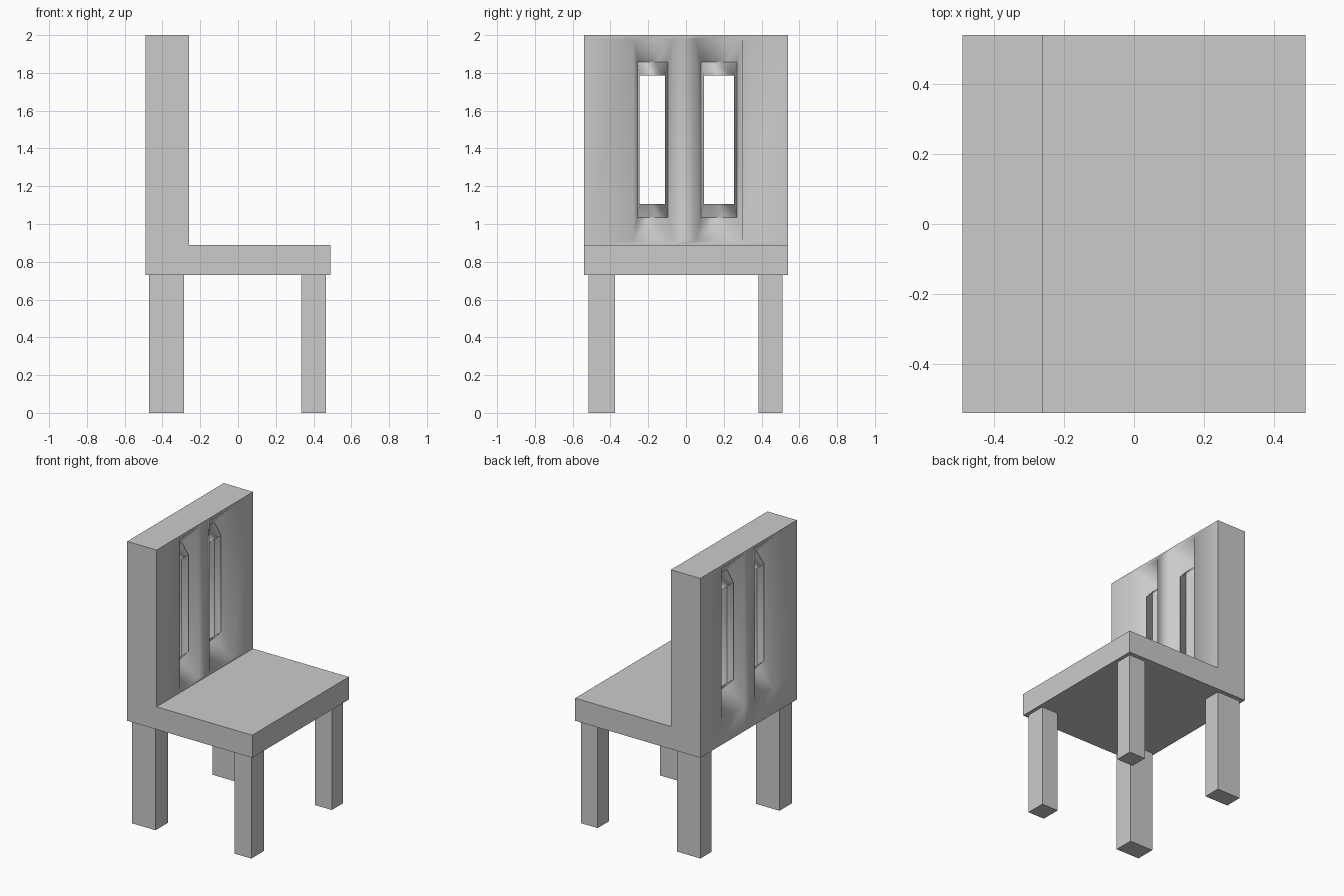
import bpy, bmesh

if "Cube" in bpy.data.objects:
    bpy.data.objects.remove(bpy.data.objects["Cube"])


def make_object(name, bm):
    bmesh.ops.recalc_face_normals(bm, faces=bm.faces)
    mesh = bpy.data.meshes.new(name)
    bm.to_mesh(mesh)
    bm.free()
    obj = bpy.data.objects.new(name, mesh)
    bpy.context.collection.objects.link(obj)
    return obj


def box(name, x0, x1, y0, y1, z0, z1):
    bm = bmesh.new()
    bmesh.ops.create_cube(bm, size=1)
    for v in bm.verts:
        v.co = ((x0 + x1) / 2 + v.co.x * (x1 - x0),
                (y0 + y1) / 2 + v.co.y * (y1 - y0),
                (z0 + z1) / 2 + v.co.z * (z1 - z0))
    return make_object(name, bm)


# Seat and backrest: one L-shaped profile (x, z) swept across the width
BACK, FRONT = -0.49, -0.26
profile = [(BACK, 0.73), (0.49, 0.73), (0.49, 0.89), (FRONT, 0.89),
           (FRONT, 0.91), (FRONT, 1.98), (FRONT, 2.0),
           (BACK, 2.0), (BACK, 1.98), (BACK, 0.91)]
widths = [-0.54, -0.28, -0.07, 0.05, 0.30, 0.54]
# Slot openings: strip index -> narrow end (y0, y1)
slots = {1: (-0.245, -0.11), 3: (0.095, 0.255)}
# Profile edges carrying the slots -> x of the narrow funnel end
funnel_x = {4: FRONT - 0.18, 8: BACK + 0.18}

bm = bmesh.new()
rings = [[bm.verts.new((x, y, z)) for x, z in profile] for y in widths]
n = len(profile)
for s in range(len(widths) - 1):
    for e in range(n):
        a, b = rings[s], rings[s + 1]
        corners = [a[e], b[e], b[(e + 1) % n], a[(e + 1) % n]]
        if s in slots and e in funnel_x:
            # Tapered slot walls; front and back funnels pass through each other
            y0, y1 = slots[s]
            mid_y = (widths[s] + widths[s + 1]) / 2
            tips = [bm.verts.new((funnel_x[e],
                                  y0 if c.co.y < mid_y else y1,
                                  1.105 if c.co.z < 1.4 else 1.787))
                    for c in corners]
            for i in range(4):
                j = (i + 1) % 4
                bm.faces.new((corners[i], corners[j], tips[j], tips[i]))
        else:
            bm.faces.new(corners)
bm.faces.new(rings[0])
bm.faces.new(rings[-1][::-1])
body = make_object("seat_and_backrest", bm)

# Smooth slot rims, crisp right-angle edges
for p in body.data.polygons:
    p.use_smooth = True
body.data.set_sharp_from_angle(angle=1.5)
weighted = body.modifiers.new("weighted_normals", 'WEIGHTED_NORMAL')
weighted.keep_sharp = True

# Legs
for side, y0, y1 in (("right", -0.515, -0.375), ("left", 0.385, 0.51)):
    box("back_leg_" + side, -0.47, -0.285, y0, y1, 0, 0.73)
    box("front_leg_" + side, 0.335, 0.465, y0, y1, 0, 0.73)
